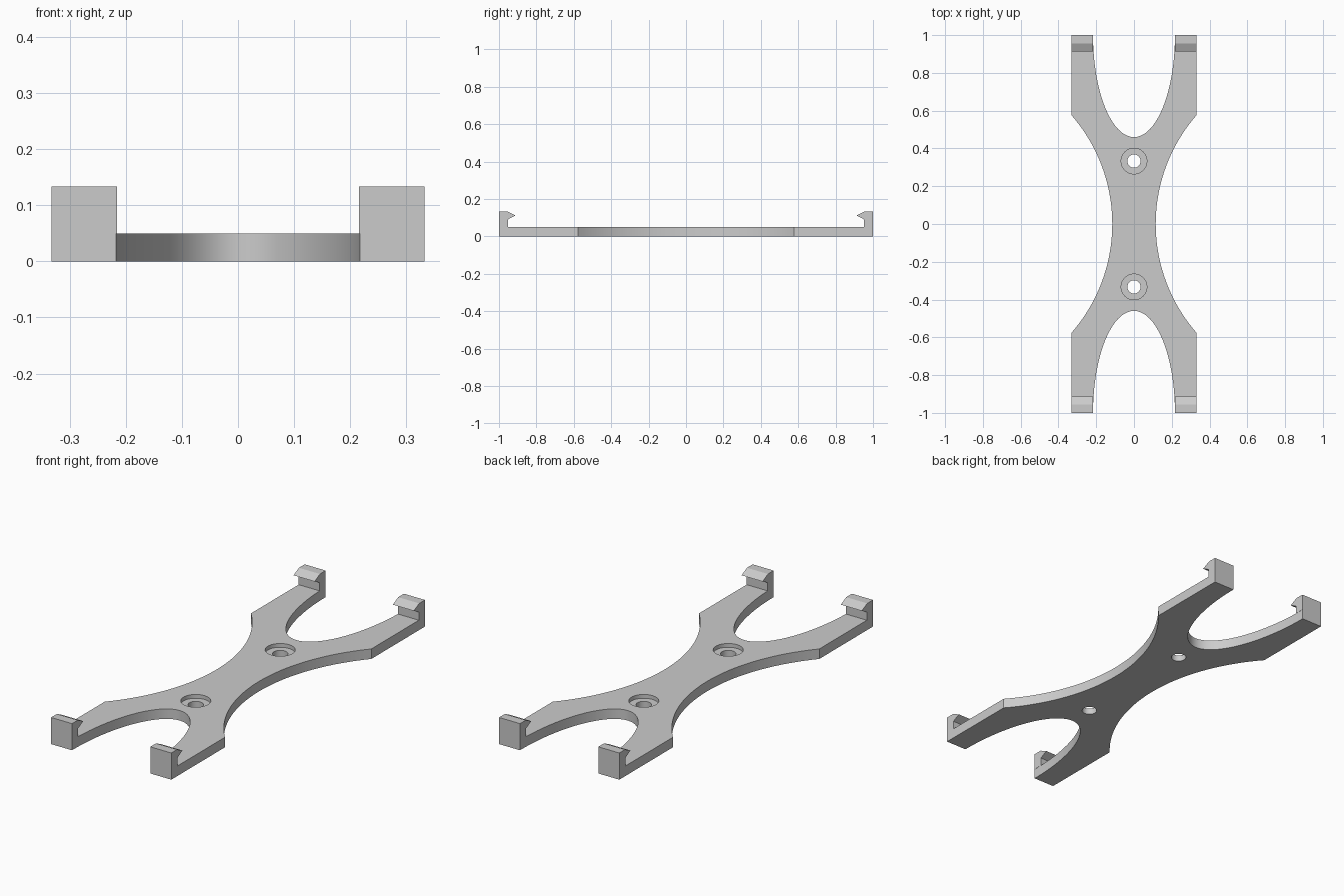
import bpy
import bmesh
from math import sin, cos, asin, pi, radians

cube = bpy.data.objects.get("Cube")
if cube:
    bpy.data.objects.remove(cube, do_unlink=True)

# Overall sizes
HALF_W, WAIST, SHOULDER_Y = 0.332, 0.115, 0.577
ARCH_W, ARCH_D = 0.217, 0.54
THICK, HEIGHT = 0.05, 0.133
HOLE_Y = 0.333

grey = bpy.data.materials.new("plain_grey")
grey.use_nodes = True
colour = (0.6, 0.6, 0.6, 1)
grey.diffuse_color = colour
grey.node_tree.nodes["Principled BSDF"].inputs["Base Color"].default_value = colour


def extrude_outline(name, points, offset):
    """Fill a closed outline and extrude it along offset."""
    bm = bmesh.new()
    face = bm.faces.new([bm.verts.new(p) for p in points])
    result = bmesh.ops.extrude_face_region(bm, geom=[face])
    verts = [v for v in result["geom"] if isinstance(v, bmesh.types.BMVert)]
    bmesh.ops.translate(bm, verts=verts, vec=offset)
    bmesh.ops.recalc_face_normals(bm, faces=bm.faces)
    mesh = bpy.data.meshes.new(name)
    bm.to_mesh(mesh)
    bm.free()
    obj = bpy.data.objects.new(name, mesh)
    bpy.context.collection.objects.link(obj)
    mesh.materials.append(grey)
    return obj


def activate(obj):
    bpy.ops.object.select_all(action="DESELECT")
    obj.select_set(True)
    bpy.context.view_layer.objects.active = obj


def cut_cylinder(target, radius, y, z_low, z_high):
    bpy.ops.mesh.primitive_cylinder_add(
        vertices=48, radius=radius, depth=z_high - z_low,
        location=(0, y, (z_low + z_high) / 2))
    cutter = bpy.context.object
    cutter.hide_render = True
    cutter.data.materials.append(grey)
    activate(target)
    mod = target.modifiers.new("hole", "BOOLEAN")
    mod.operation = "DIFFERENCE"
    mod.solver = "EXACT"
    mod.object = cutter
    bpy.ops.object.modifier_apply(modifier=mod.name)
    bpy.data.objects.remove(cutter, do_unlink=True)


# Plate outline: circular waist on the sides, elliptical arch at each end
rise = HALF_W - WAIST
radius = (SHOULDER_Y ** 2 + rise ** 2) / (2 * rise)
sweep = asin(SHOULDER_Y / radius)
N = 40
side = []
for i in range(N + 1):
    a = -sweep + 2 * sweep * i / N
    side.append((WAIST + radius * (1 - cos(a)), radius * sin(a)))
arch = []
for i in range(N + 1):
    a = pi * i / N
    arch.append((ARCH_W * cos(a), 1 - ARCH_D * sin(a)))
half = side + [(HALF_W, 1)] + arch + [(-HALF_W, 1)]
outline = half + [(-x, -y) for x, y in half]
plate = extrude_outline("plate", [(x, y, 0) for x, y in outline], (0, 0, THICK))

# Counterbored screw holes
for y in (-HOLE_Y, HOLE_Y):
    cut_cylinder(plate, 0.068, y, 0.031, 0.1)
    cut_cylinder(plate, 0.035, y, -0.05, 0.1)
activate(plate)
bpy.ops.object.shade_smooth_by_angle(angle=radians(25))

# Snap hooks at the four arm ends
hook = [(1, THICK), (1, HEIGHT), (0.955, HEIGHT),
        (0.912, 0.112), (0.952, 0.091), (0.952, THICK)]
for y_name, sy in (("front", -1), ("back", 1)):
    for x_name, sx in (("left", 1), ("right", -1)):
        extrude_outline(f"{y_name}_{x_name}_hook",
                        [(sx * 0.216, sy * y, z) for y, z in hook],
                        (sx * (HALF_W - 0.216), 0, 0))
